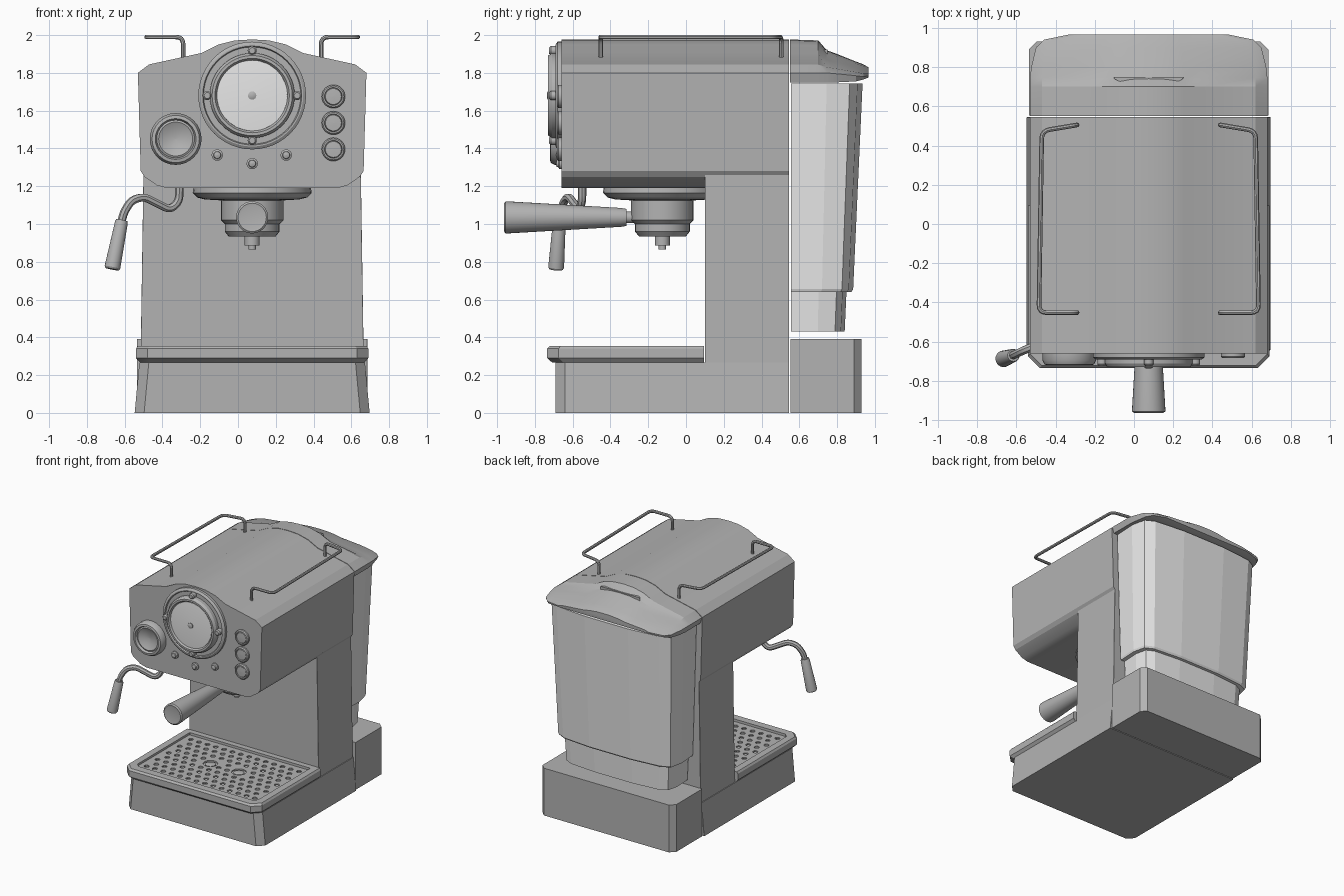
import bpy, bmesh, math
from mathutils import Vector

if "Cube" in bpy.data.objects:
    bpy.data.objects.remove(bpy.data.objects["Cube"])

CX = 0.075  # middle of the machine, the steam wand sticks out on one side


def material(name, v):
    m = bpy.data.materials.new(name)
    m.use_nodes = True
    m.diffuse_color = (v, v, v, 1)
    m.node_tree.nodes["Principled BSDF"].inputs["Base Color"].default_value = (v, v, v, 1)
    return m


GREY = material("body grey", 0.45)
PALE = material("clear pale grey", 0.8)


def finish(ob, mat, angle=30):
    ob.data.materials.clear()
    ob.data.materials.append(mat)
    bpy.ops.object.select_all(action='DESELECT')
    ob.select_set(True)
    bpy.context.view_layer.objects.active = ob
    if angle:
        bpy.ops.object.shade_smooth_by_angle(angle=math.radians(angle))
    return ob


def loft(name, rings, mat=GREY, angle=30):
    """Skin a list of equal-length rings of points and cap both ends."""
    bm = bmesh.new()
    loops = [[bm.verts.new(p) for p in ring] for ring in rings]
    n = len(loops[0])
    for a, b in zip(loops, loops[1:]):
        for i in range(n):
            j = (i + 1) % n
            bm.faces.new((a[i], a[j], b[j], b[i]))
    bm.faces.new(loops[0][::-1])
    bm.faces.new(loops[-1])
    bmesh.ops.recalc_face_normals(bm, faces=bm.faces)
    me = bpy.data.meshes.new(name)
    bm.to_mesh(me)
    bm.free()
    ob = bpy.data.objects.new(name, me)
    bpy.context.collection.objects.link(ob)
    return finish(ob, mat, angle)


def mirrored(half):
    """Close a half outline of (offset, value) pairs about the middle line."""
    left = [(-x, v) for x, v in reversed(half) if x > 0]
    return [(CX + x, v) for x, v in list(half) + left]


def plan(half, z):
    return [(x, y, z) for x, y in mirrored(half)]


def box_plan(hw, y0, y1, front=0.001, back=0.001):
    return [(hw - front, y0), (hw, y0 + front), (hw, y1 - back), (hw - back, y1)]


def lathe(name, profile, loc, axis=(0, 0, 1), mat=GREY, sides=32):
    """Turn (radius, height) pairs about an axis through loc."""
    q = Vector(axis).to_track_quat('Z', 'Y')
    rings = []
    for r, h in profile:
        r = max(r, 0.001)
        rings.append([Vector(loc) + q @ Vector((r * math.cos(t), r * math.sin(t), h))
                      for t in (2 * math.pi * i / sides for i in range(sides))])
    return loft(name, rings, mat)


def tube(name, points, r, fillet=True):
    """Round tube along a path with softened corners."""
    cu = bpy.data.curves.new(name, 'CURVE')
    cu.dimensions = '3D'
    cu.bevel_depth, cu.bevel_resolution, cu.use_fill_caps = r, 2, True
    path = [Vector(points[0])]
    for a, b, c in zip(points, points[1:], points[2:]):
        a, b, c = Vector(a), Vector(b), Vector(c)
        d = min((a - b).length, (c - b).length) * 0.45 if fillet else 0
        d = min(d, 0.04)
        p, s = b + (a - b).normalized() * d, b + (c - b).normalized() * d
        path += [p.lerp(b, t).lerp(b.lerp(s, t), t) for t in (0, 0.25, 0.5, 0.75, 1)]
    path.append(Vector(points[-1]))
    sp = cu.splines.new('POLY')
    sp.points.add(len(path) - 1)
    for q, p in zip(sp.points, path):
        q.co = (*p, 1)
    ob = bpy.data.objects.new(name, cu)
    bpy.context.collection.objects.link(ob)
    return to_mesh(ob)


def to_mesh(ob):
    bpy.ops.object.select_all(action='DESELECT')
    ob.select_set(True)
    bpy.context.view_layer.objects.active = ob
    bpy.ops.object.convert(target='MESH')
    return finish(bpy.context.object, GREY)


# Head: humped outline drawn along the depth
TOP = [(0, 1.977), (0.09, 1.972), (0.18, 1.95), (0.27, 1.905), (0.545, 1.845), (0.605, 1.80)]
outline = mirrored(TOP + [(0.59, 1.28), (0.57, 1.25), (0.505, 1.205), (0.45, 1.19)])
loft("head", [[(x, y, z) for x, z in outline] for y in (-0.66, 0.545)], angle=20)

# Column and base
loft("column", [plan(box_plan(0.592, 0.1, 0.545), 0.2), plan(box_plan(0.575, 0.1, 0.545), 1.3)])
loft("base", [plan(box_plan(0.622, -0.69, 0.545, 0.05), 0),
              plan(box_plan(0.597, -0.69, 0.545, 0.05), 0.268)])
loft("rear_base", [plan(box_plan(0.61, 0.553, 0.93, 0.001, 0.04), z) for z in (0, 0.39)])

# Drip tray with a sunken floor
tray = [(0.595, -0.71, 0.268), (0.615, -0.735, 0.29), (0.615, -0.735, 0.34), (0.605, -0.722, 0.355)]
rings = [plan(box_plan(w, y, 0.095, 0.06), z) for w, y, z in tray]
rings += [plan(box_plan(0.55, -0.66, 0.05, 0.03), z) for z in (0.355, 0.29)]
loft("drip_tray", rings)

# Drip grille: flat sheet with staggered round holes
cu = bpy.data.curves.new("drip_grille", 'CURVE')
cu.dimensions, cu.fill_mode, cu.extrude = '2D', 'BOTH', 0.006


def outline_spline(pts):
    sp = cu.splines.new('POLY')
    sp.points.add(len(pts) - 1)
    for q, p in zip(sp.points, pts):
        q.co = (*p, 0, 1)
    sp.use_cyclic_u = True


def hole(x, y, r, n):
    outline_spline([(x + r * math.cos(2 * math.pi * i / n), y + r * math.sin(2 * math.pi * i / n))
                    for i in range(n)])


outline_spline(mirrored([(0.55, -0.655), (0.55, 0.045)]))
cups = [(CX - 0.13, -0.28), (CX + 0.13, -0.28)]
for row in range(9):
    for col in range(14 - row % 2):
        x = CX + (col - 6.5 + 0.5 * (row % 2)) * 0.076
        y = -0.305 + (row - 4) * 0.072
        if all(math.hypot(x - a, y - b) > 0.085 for a, b in cups):
            hole(x, y, 0.02, 10)
for a, b in cups:
    hole(a, b, 0.055, 20)
grille = bpy.data.objects.new("drip_grille", cu)
bpy.context.collection.objects.link(grille)
grille.location.z = 0.332
to_mesh(grille)
for i, (a, b) in enumerate(cups):
    lathe(f"drip_cap_{i + 1}", [(0.04, 0), (0.04, 0.045), (0.03, 0.05)], (a, b, 0.288), sides=20)


# Water tank, tapering down to a narrower foot
def tank_plan(s, back, z):
    half = [(0.56, 0.0), (0.57, 0.5), (0.545, 0.82), (0.47, 0.93), (0.2, 1.0)]
    return plan([(x * s, 0.555 + (back - 0.555) * t) for x, t in half], z)


loft("water_tank", [tank_plan(0.93, 0.875, 0.64), tank_plan(0.94, 0.885, 0.655),
                    tank_plan(1.0, 0.935, 1.745)], PALE, 0)
loft("tank_foot", [tank_plan(0.85, 0.84, 0.43), tank_plan(0.87, 0.85, 0.65)], PALE, 0)


# Tank lid: the head outline sinking and narrowing towards the back
def lid_ring(y, w, edge, peak, low):
    pts = [(x * w, edge + (z - 1.80) / 0.177 * (peak - edge)) for x, z in TOP]
    return [(x, y, z) for x, z in mirrored(pts + [(0.59 * w, low)])]


loft("tank_lid", [lid_ring(0.55, 1, 1.80, 1.977, 1.75), lid_ring(0.70, 1, 1.80, 1.972, 1.75),
                  lid_ring(0.745, 1, 1.80, 1.92, 1.75), lid_ring(0.80, 0.99, 1.795, 1.90, 1.75),
                  lid_ring(0.90, 0.95, 1.785, 1.86, 1.755), lid_ring(0.94, 0.88, 1.78, 1.845, 1.765),
                  lid_ring(0.965, 0.68, 1.785, 1.83, 1.775)], angle=20)
# Thumb grip on the lid
arc = [(0.18 * math.cos(math.pi * i / 12), 0.75 - 0.04 * math.sin(math.pi * i / 12)) for i in range(13)]
loft("lid_grip", [[(CX + x, y, z) for x, y in arc] for z in (1.87, 1.925)])

# Pressure gauge
FRONT = (0, -1, 0)
gauge = (CX, -0.655, 1.68)
lathe("gauge_plate", [(0.285, 0), (0.285, 0.025), (0.27, 0.035), (0.262, 0.035), (0.257, 0.025),
                      (0.225, 0.025)], gauge, FRONT, sides=48)
lathe("gauge_bezel", [(0.225, 0), (0.225, 0.055), (0.212, 0.075), (0.197, 0.075), (0.187, 0.06)],
      gauge, FRONT, sides=48)
lathe("gauge_glass", [(0.187, 0.05), (0.186, 0.064), (0.12, 0.069), (0, 0.071)], gauge, FRONT, PALE, 48)
lathe("gauge_pin", [(0.022, 0.06), (0.022, 0.077), (0.012, 0.082)], gauge, FRONT, sides=16)
for i in range(4):
    t = i * math.pi / 2
    p = (CX + 0.238 * math.cos(t), -0.655, 1.68 + 0.238 * math.sin(t))
    lathe(f"gauge_stud_{i + 1}", [(0.024, 0), (0.024, 0.06), (0.016, 0.07)], p, FRONT, sides=16)

# Steam knob, buttons and lamps
lathe("steam_knob", [(0.137, 0), (0.137, 0.04), (0.125, 0.062), (0.108, 0.065), (0.1, 0.045),
                     (0.09, 0.05), (0.05, 0.03), (0, 0.025)], (-0.33, -0.655, 1.45), FRONT)
for i, z in enumerate((1.675, 1.535, 1.395)):
    lathe(f"button_{i + 1}", [(0.062, 0), (0.062, 0.02), (0.055, 0.028), (0.047, 0.028),
                              (0.045, 0.018), (0.042, 0.024), (0, 0.026)],
          (0.505, -0.655, z), FRONT)
for i, (x, z) in enumerate(((-0.11, 1.365), (CX, 1.32), (0.255, 1.365))):
    lathe(f"lamp_{i + 1}", [(0.03, 0), (0.03, 0.015), (0.02, 0.02), (0.018, 0.03), (0, 0.035)],
          (x, -0.655, z), FRONT, sides=16)

# Brew group and spout
lathe("brew_group", [(0.31, 1.2), (0.315, 1.165), (0.29, 1.14), (0.25, 1.13), (0.165, 1.125),
                     (0.165, 1.02), (0.145, 1.0), (0.145, 0.96), (0.125, 0.935), (0.04, 0.935),
                     (0.04, 0.885), (0.02, 0.885), (0.02, 0.865)], (CX, -0.125, 0))
# Filter handle
lathe("filter_handle", [(0.03, 0.1), (0.03, 0.19), (0.045, 0.19), (0.05, 0.22), (0.085, 0.82),
                        (0.085, 0.83), (0.075, 0.838), (0.06, 0.835)], (CX, -0.125, 1.035), FRONT)

# Steam wand with a grip
wand = [(-0.31, -0.55, 1.2), (-0.312, -0.55, 1.12), (-0.36, -0.565, 1.075), (-0.42, -0.59, 1.105),
        (-0.5, -0.62, 1.145), (-0.565, -0.645, 1.125), (-0.605, -0.665, 1.06), (-0.62, -0.67, 1.0)]
tube("steam_wand", wand, 0.022)
lathe("wand_grip", [(0.03, 0), (0.034, 0.01), (0.042, 0.255), (0.036, 0.265)],
      (-0.615, -0.67, 1.02), (-0.2, -0.07, -1))

# Cup rails on top
for side, s in (("left", 1), ("right", -1)):
    rail = [(0.365, 0.505, 1.86), (0.365, 0.505, 1.99), (0.545, 0.475, 1.99),
            (0.56, -0.452, 1.99), (0.365, -0.452, 1.99), (0.365, -0.452, 1.86)]
    tube(f"cup_rail_{side}", [(CX + s * x, y, z) for x, y, z in rail], 0.012)
